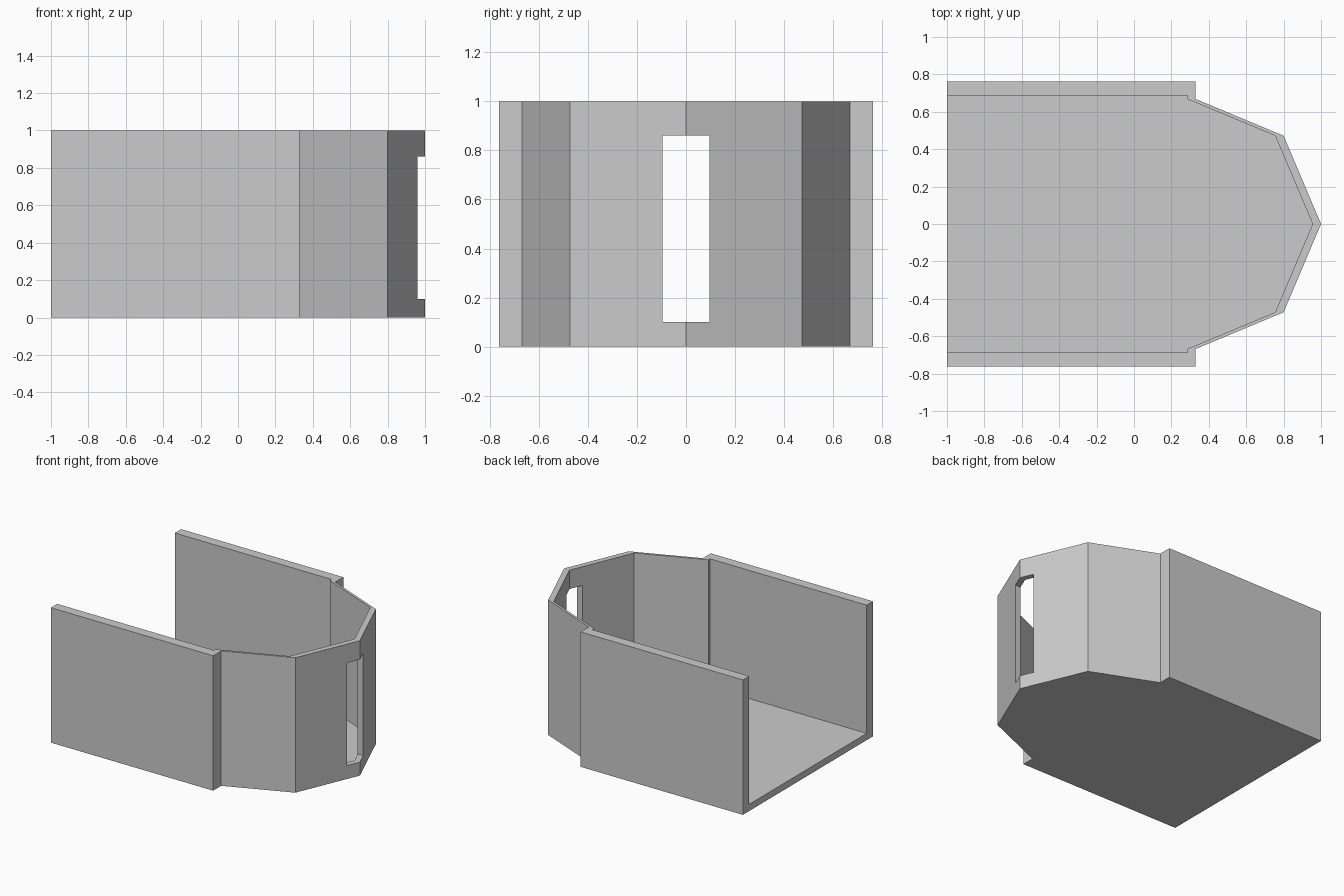
import bpy, bmesh

cube = bpy.data.objects.get("Cube")
if cube:
    bpy.data.objects.remove(cube, do_unlink=True)

FLOOR, HEIGHT = 0.05, 1.0

grey = bpy.data.materials.new("light grey")
grey.use_nodes = True
colour = (0.6, 0.6, 0.6, 1)
grey.diffuse_color = colour
grey.node_tree.nodes["Principled BSDF"].inputs["Base Color"].default_value = colour


def prism(name, half, z0, z1):
    """Extrude a plan mirrored across y = 0; half runs from the back to the nose tip."""
    outline = half + [(x, -y) for x, y in reversed(half) if y]
    bm = bmesh.new()
    face = bm.faces.new([bm.verts.new((x, y, z0)) for x, y in outline])
    top = bmesh.ops.extrude_face_region(bm, geom=[face])["geom"]
    bmesh.ops.translate(bm, vec=(0, 0, z1 - z0),
                        verts=[v for v in top if isinstance(v, bmesh.types.BMVert)])
    bmesh.ops.recalc_face_normals(bm, faces=bm.faces)
    mesh = bpy.data.meshes.new(name)
    bm.to_mesh(mesh)
    bm.free()
    obj = bpy.data.objects.new(name, mesh)
    bpy.context.collection.objects.link(obj)
    mesh.materials.append(grey)
    return obj


def cut(target, cutter):
    mod = target.modifiers.new(cutter.name, "BOOLEAN")
    mod.operation, mod.solver, mod.object = "DIFFERENCE", "EXACT", cutter
    bpy.context.view_layer.objects.active = target
    bpy.ops.object.modifier_apply(modifier=mod.name)
    bpy.data.objects.remove(cutter, do_unlink=True)


# Open-backed shell with a stepped, faceted nose
shell = prism("shell", [(-1, 0.762), (0.33, 0.762), (0.33, 0.668), (0.8, 0.472), (1, 0)],
              0, HEIGHT)

# Hollow interior, open at the top and the back
cavity = prism("cavity_cutter", [(-1.2, 0.688), (0.285, 0.688), (0.285, 0.668),
                                 (0.755, 0.472), (0.955, 0)], FLOOR, HEIGHT + 0.2)
cut(shell, cavity)

# Upright slot through the nose
slot = prism("slot_cutter", [(0.8, 0.096), (1.2, 0.096)], 0.1, 0.86)
cut(shell, slot)
